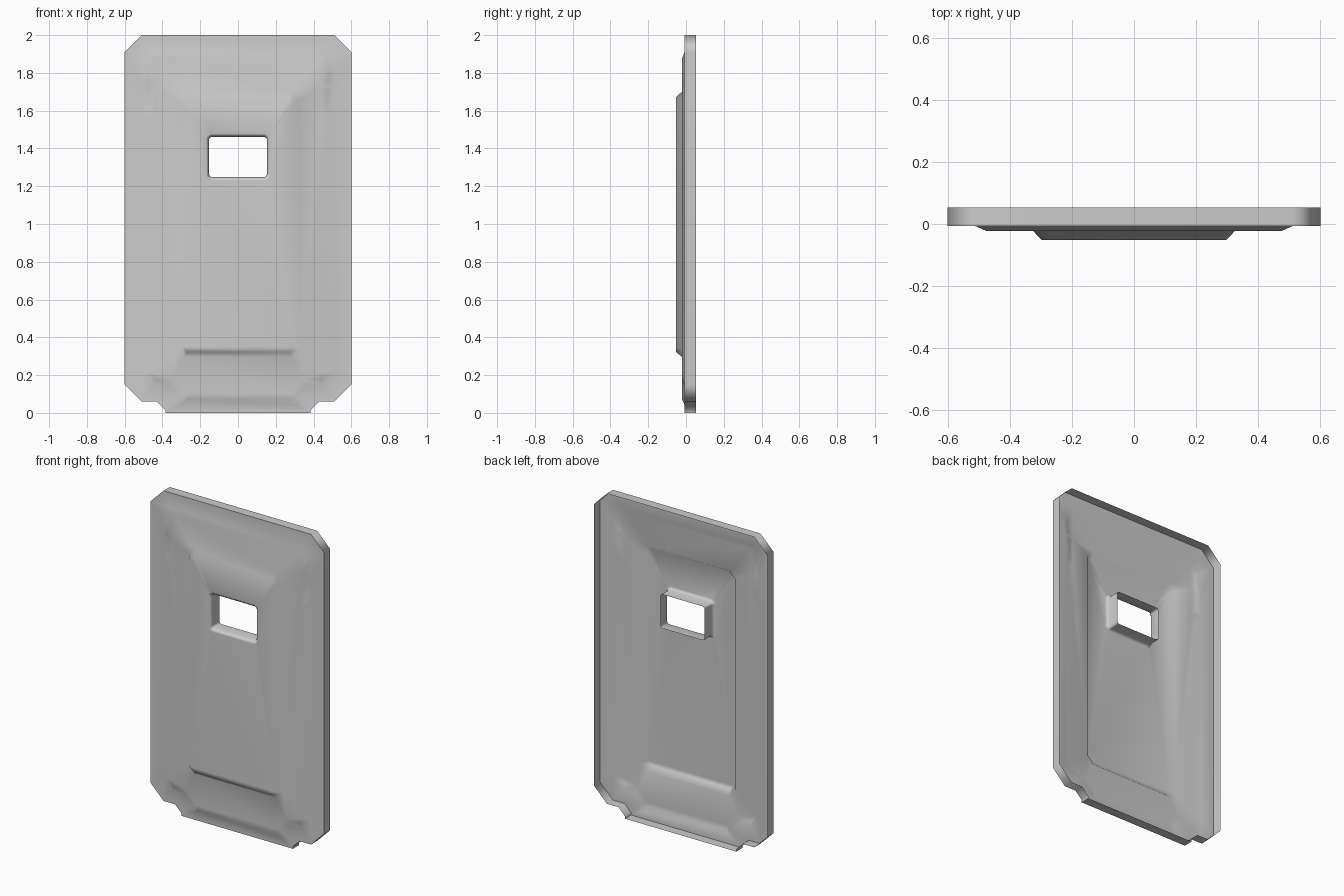
import bpy, bmesh, math
from mathutils import Vector

if "Cube" in bpy.data.objects:
    bpy.data.objects.remove(bpy.data.objects["Cube"])


def mirrored(half):
    """Close a right-hand half outline (listed top to bottom) across x = 0."""
    return [Vector(p) for p in half] + [Vector((-x, z)) for x, z in reversed(half)]


def inset(outline, d):
    """Mitred inward offset of a clockwise outline."""
    out, n = [], len(outline)
    for i, p in enumerate(outline):
        a = (p - outline[i - 1]).normalized()
        b = (outline[(i + 1) % n] - p).normalized()
        n1, n2 = Vector((a.y, -a.x)), Vector((b.y, -b.x))
        out.append(p + (n1 + n2) * d / (1 + n1.dot(n2)))
    return out


# Front-view outlines (x, z)
rim = mirrored([(0.51, 2.0), (0.6, 1.91), (0.6, 0.15), (0.51, 0.06),
                (0.43, 0.06), (0.385, 0.015), (0.385, 0.0)])
step = mirrored([(0.455, 1.91), (0.51, 1.845), (0.51, 1.735), (0.475, 1.71),
                 (0.475, 1.58), (0.51, 1.555), (0.51, 0.205), (0.45, 0.145),
                 (0.36, 0.145), (0.305, 0.09), (0.305, 0.04)])
panel = mirrored([(0.283, 1.70), (0.325, 1.658), (0.325, 0.337), (0.283, 0.295)])
r = 0.014
corners = [(0.153 - r + r * math.sin(t), 1.461 - r + r * math.cos(t))
           for t in (0, math.pi / 4, math.pi / 2)]
window = mirrored(corners + [(x, 2.71 - z) for x, z in reversed(corners)])

BACK, BASE, MID, FRONT = 0.053, -0.007, -0.022, -0.052
bm = bmesh.new()


def loop(outline, y):
    vs = [bm.verts.new((p.x, y, p.y)) for p in outline]
    for i, v in enumerate(vs):
        bm.edges.new((vs[i - 1], v))
    return vs


def wall(a, b):
    for i in range(len(a)):
        bm.faces.new((a[i - 1], a[i], b[i], b[i - 1]))


def flat(a, b):
    """Flat area between an outer and an inner loop."""
    edges = [bm.edges.get((l[i - 1], l[i])) for l in (a, b) for i in range(len(l))]
    bmesh.ops.triangle_fill(bm, use_beauty=True, edges=edges, normal=(0, -1, 0))


# Rim, two embossed steps, then the window collar running back through the plate
rim_back, rim_front = loop(rim, BACK), loop(rim, BASE)
step_out, step_in = loop(step, BASE), loop(inset(step, 0.034), MID)
panel_out, panel_in = loop(panel, MID), loop(inset(panel, 0.028), FRONT)
win_out, win_in = loop(inset(window, -0.018), FRONT), loop(window, -0.033)
win_back = loop(window, 0.035)
for a, b in ((rim_back, rim_front), (step_out, step_in), (panel_out, panel_in),
             (win_out, win_in), (win_in, win_back)):
    wall(a, b)
for a, b in ((rim_front, step_out), (step_in, panel_out), (panel_in, win_out)):
    flat(a, b)

# Face the sheet outward
bmesh.ops.recalc_face_normals(bm, faces=bm.faces[:])
if max(bm.faces, key=lambda f: f.calc_area() * abs(f.normal.y)).normal.y > 0:
    bmesh.ops.reverse_faces(bm, faces=bm.faces[:])

mesh = bpy.data.meshes.new("shield_plate")
bm.to_mesh(mesh)
bm.free()
shield = bpy.data.objects.new("shield_plate", mesh)
bpy.context.collection.objects.link(shield)
bpy.context.view_layer.objects.active = shield
shield.select_set(True)

# Soft embossed edges, flat large areas
bpy.ops.object.shade_smooth_by_angle(angle=math.radians(50))
wn = shield.modifiers.new("weighted", 'WEIGHTED_NORMAL')
wn.keep_sharp = True
